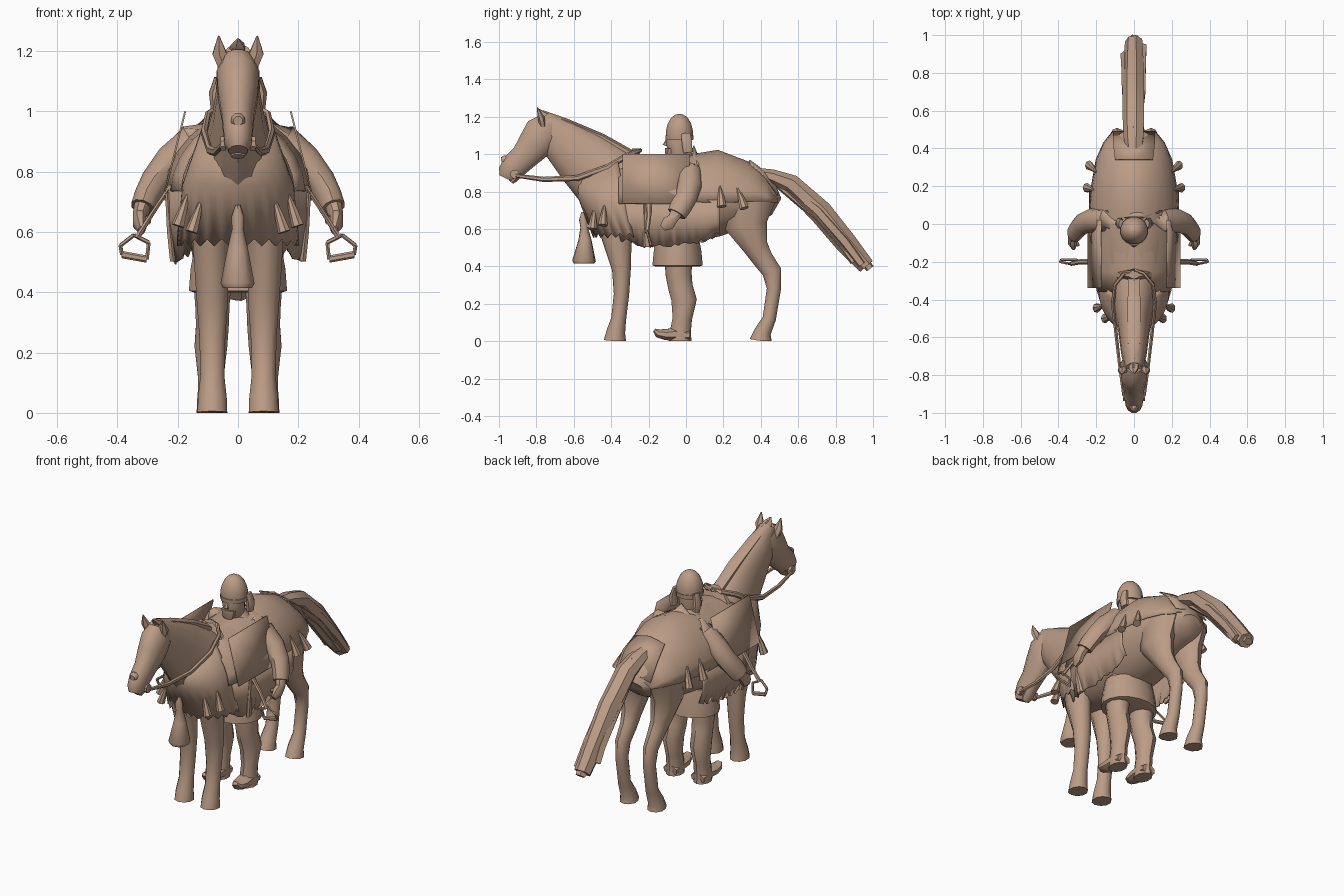
import bpy, bmesh, math, random
from mathutils import Vector

random.seed(4)
tan = bpy.data.materials.new("tan clay")
tan.diffuse_color = (0.50, 0.335, 0.24, 1)


def make(name, verts, faces, thick=0, angle=40):
    me = bpy.data.meshes.new(name)
    bm = bmesh.new()
    vs = [bm.verts.new(v) for v in verts]
    for f in faces:
        bm.faces.new([vs[i] for i in f])
    bmesh.ops.recalc_face_normals(bm, faces=bm.faces)
    bm.to_mesh(me)
    bm.free()
    me.materials.append(tan)
    ob = bpy.data.objects.new(name, me)
    bpy.context.collection.objects.link(ob)
    if thick:
        m = ob.modifiers.new("cloth thickness", 'SOLIDIFY')
        m.thickness = thick
        m.offset = 0
    bpy.ops.object.select_all(action='DESELECT')
    bpy.context.view_layer.objects.active = ob
    ob.select_set(True)
    bpy.ops.object.shade_smooth_by_angle(angle=math.radians(angle))
    return ob


def loft(name, path, n=12, s=1, angle=40):
    """Tube along (x, y, z, side radius, depth radius) stations, kept above the ground."""
    P = [Vector((s * p[0], p[1], p[2])) for p in path]
    verts, faces = [], []
    for i, p in enumerate(path):
        t = (P[min(i + 1, len(P) - 1)] - P[max(i - 1, 0)]).normalized()
        ref = Vector((1, 0, 0)) if abs(t.x) < 0.9 else Vector((0, 1, 0))
        u = (ref - t * ref.dot(t)).normalized()
        v = t.cross(u)
        for k in range(n):
            a = math.tau * (k + 0.5) / n
            q = P[i] + u * (p[3] * math.cos(a)) + v * (p[4] * math.sin(a))
            q.z = max(q.z, 0)
            verts.append(q)
    for i in range(len(P) - 1):
        for k in range(n):
            j = (k + 1) % n
            faces.append((i * n + k, i * n + j, i * n + n + j, i * n + n + k))
    faces += [list(range(n)), list(range(len(verts) - n, len(verts)))]
    return make(name, verts, faces, 0, angle)


def sheet(name, rows, thick=0.006, angle=40):
    """Cloth from equal-length rows of points."""
    m = len(rows[0])
    faces = [(i * m + k, i * m + k + 1, i * m + m + k + 1, i * m + m + k)
             for i in range(len(rows) - 1) for k in range(m - 1)]
    return make(name, [p for r in rows for p in r], faces, thick, angle)


# Horse trunk, neck and head
loft("horse_body", [(0, -.52, .75, .05, .07), (0, -.47, .74, .11, .13), (0, -.4, .73, .15, .18),
     (0, -.2, .75, .205, .23), (0, 0, .76, .215, .23), (0, .17, .78, .205, .225),
     (0, .34, .77, .18, .17), (0, .45, .74, .125, .10), (0, .485, .72, .07, .05)], 16)
loft("horse_neck", [(0, -.77, 1.19, .045, .05), (0, -.68, 1.09, .068, .115), (0, -.55, .98, .085, .16),
     (0, -.42, .86, .115, .19), (0, -.3, .78, .15, .2)], 14)
loft("horse_head", [(0, -.73, 1.17, .055, .07), (0, -.76, 1.12, .073, .105), (0, -.81, 1.05, .068, .095),
     (0, -.87, .98, .055, .075), (0, -.925, .93, .05, .072), (0, -.95, .895, .046, .06),
     (0, -.962, .87, .032, .04)], 12)
loft("lower_lip", [(0, -.88, .91, .035, .025), (0, -.92, .87, .034, .025), (0, -.935, .85, .022, .014)], 8)
loft("nose_knob", [(0, -.94, .97, .022, .022), (0, -.972, .97, .026, .026), (0, -.988, .968, .016, .016)], 8)
loft("forelock", [(0, -.74, 1.2, .03, .025), (0, -.77, 1.22, .025, .015), (0, -.79, 1.24, .004, .004)], 5)

# Mane ridge along the crest of the neck
loft("mane_ridge", [(0, -.77, 1.205, .02, .03), (0, -.64, 1.168, .035, .022), (0, -.45, 1.085, .04, .025),
     (0, -.28, .99, .035, .025)], 6)

# Tail: a main lock and ragged side locks
loft("tail", [(0, .36, .9, .04, .03), (0, .46, .88, .055, .04), (0, .56, .84, .06, .055),
     (0, .72, .69, .06, .065), (0, .86, .52, .055, .06), (0, .965, .40, .048, .045)], 7, 1, 25)
for i, (x, dz, end) in enumerate([(-.042, -.02, .9), (.042, -.01, .94), (0, .02, .985), (.02, -.04, .9)]):
    loft(f"tail_lock_{i}", [(x * .6, .5, .87 + dz, .015, .02), (x, .7, .71 + dz, .022, .03),
         (x, .85, .54 + dz, .026, .03), (x, end, .58 - 1.15 * (end - .8) + dz, .03, .024)], 5, 1, 25)

front_leg = [(.09, -.38, .7, .07, .10), (.09, -.37, .55, .062, .08), (.085, -.345, .38, .055, .05),
             (.085, -.345, .25, .045, .041), (.085, -.36, .12, .042, .04),
             (.085, -.375, .05, .05, .05), (.085, -.38, 0, .052, .06)]
hind_leg = [(.1, .33, .76, .078, .15), (.1, .32, .62, .073, .115), (.095, .375, .5, .052, .066),
            (.09, .41, .44, .045, .056), (.09, .46, .37, .039, .052), (.09, .47, .28, .035, .038),
            (.09, .445, .12, .036, .036), (.09, .41, .05, .045, .045), (.09, .4, 0, .05, .06)]
boot_leg = [(.085, -.04, .48, .07, .075), (.085, -.04, .36, .06, .07), (.085, -.03, .29, .057, .066),
            (.09, -.01, .22, .057, .068), (.09, -.02, .12, .045, .052), (.09, -.03, .05, .046, .056),
            (.09, -.03, 0, .046, .06)]
boot_toe = [(.09, .02, .03, .045, .03), (.09, -.05, .038, .048, .038), (.095, -.11, .035, .044, .032),
            (.1, -.15, .042, .032, .024), (.1, -.17, .06, .016, .01)]
arm = [(.08, .01, .925, .055, .05), (.15, .02, .9, .06, .065), (.22, .02, .835, .058, .065),
       (.275, .0, .765, .05, .058), (.302, -.03, .715, .044, .058), (.315, -.05, .68, .042, .052)]
hand = [(.315, -.05, .69, .03, .036), (.325, -.07, .655, .026, .03), (.325, -.095, .63, .026, .04),
        (.32, -.125, .605, .012, .02)]
stirrup = [(.345, -.21, .59), (.39, -.2, .555), (.385, -.19, .525), (.302, -.19, .51), (.296, -.2, .565),
           (.345, -.21, .59)]

for s, side in ((1, "right"), (-1, "left")):
    loft(f"front_leg_{side}", front_leg, 10, s)
    loft(f"hind_leg_{side}", hind_leg, 10, s)
    loft(f"ear_{side}", [(.045, -.765, 1.15, .024, .018), (.062, -.775, 1.195, .026, .018),
         (.064, -.795, 1.25, .003, .003)], 6, s)
    # Bridle ring, rein and saddle side board
    loft(f"bit_ring_{side}", [(.04, -.915, .893, .025, .025), (.058, -.915, .893, .025, .025)], 8, s)
    loft(f"rein_{side}", [(.055, -.91, .885, .008, .01), (.075, -.76, .865, .009, .014),
         (.095, -.58, .872, .01, .016), (.112, -.42, .93, .011, .016), (.1, -.32, .99, .01, .015),
         (.05, -.26, 1.015, .01, .014), (0, -.245, 1.02, .012, .012)], 6, s)
    sheet(f"side_board_{side}", [[(s * .175, y, 1.0) for y in (-.34, -.16, .02)],
          [(s * .208, y, .87) for y in (-.34, -.16, .02)],
          [(s * .242, y, .735) for y in (-.34, -.16, .02)]], .006)
    # Stirrup hanging on a strap
    loft(f"stirrup_strap_{side}", [(.225, -.2, .75, .008, .016), (.285, -.2, .66, .008, .014),
         (.335, -.21, .58, .01, .012)], 6, s)
    for i in range(5):
        r = .012 if i == 2 else .007
        loft(f"stirrup_bar_{side}_{i}", [stirrup[i] + (.007, r), stirrup[i + 1] + (.007, r)], 6, s)
    # Ragged side skirt below the blanket, narrowing toward the chest
    top, mid, hem = [], [], []
    for i in range(29):
        y = -.38 + i * .02
        z = .50 + .8 * (y + .12) ** 2 + random.uniform(-.01, .018)
        pull = .5 * max(0, -.2 - y) ** 1.1
        top.append((s * (.232 - pull), y, .755))
        mid.append((s * (.234 - pull), y, .64))
        hem.append((s * (.208 - pull + random.uniform(-.005, .006)), y, min(z, .6)))
    sheet(f"side_skirt_{side}", [top, mid, hem], .006, 30)
    # Small tassels on chest and flanks, flaring outward
    for i, (x, y, z) in enumerate([(.12, -.49, .71), (.165, -.435, .73), (.212, .18, .83), (.2, .275, .82)]):
        dx, dy = (.03, .012) if i > 1 else (.026, -.01)
        ky = dy * (3 if i == 3 else 1)
        loft(f"small_tassel_{side}_{i}", [(x, y, z, .005, .005), (x + dx * .7, y + ky * .6, z - .06, .016, .018),
             (x + dx * 1.3, y + ky, z - .11, .022, .026)], 7, s, 30)
    loft(f"strap_tassel_{side}", [(.235, -.215, .73, .008, .012), (.225, -.215, .6, .012, .016),
         (.215, -.205, .505, .012, .024)], 6, s)
    # Rider limbs
    loft(f"rider_arm_{side}", arm, 10, s)
    loft(f"rider_hand_{side}", hand, 8, s)
    loft(f"rider_thumb_{side}", [(.315, -.08, .65, .012, .012), (.295, -.115, .635, .009, .011)], 6, s)
    loft(f"rider_leg_{side}", boot_leg, 10, s)
    loft(f"rider_boot_{side}", boot_toe, 8, s)
    loft(f"ear_flap_{side}", [(.066, .0, 1.11, .014, .025), (.078, .005, 1.06, .02, .03),
         (.074, .01, 1.01, .018, .026)], 8, s)

# Blanket arching over back and rump: y, crest height, hem height, hem half width
rows = []
for y, zt, zb, w in [(-.36, .96, .735, .19), (-.25, .98, .735, .22), (-.1, .98, .74, .235),
                     (.02, .995, .745, .24), (.17, 1.02, .74, .23), (.34, .955, .745, .2),
                     (.43, .875, .745, .16), (.49, .775, .74, .112)]:
    rows.append([(w * math.copysign(abs(math.sin(a)) ** 1.15, a), y,
                  zb + (zt - zb) * max(0, math.cos(a)) ** 1.05)
                 for a in [math.pi / 2 * (k - 6) / 6 for k in range(13)]])
sheet("rump_blanket", rows, .006, 35)
# Tail cover patch lying on the rump
sheet("tail_cover", [[(x, .34, .968 - abs(x) * .2) for x in (-.1, 0, .1)],
      [(x, .42, .908 - abs(x) * .25) for x in (-.11, 0, .11)],
      [(x, .49, .80 - abs(x) * .2) for x in (-.11, 0, .11)]], .006, 20)

# Chest drape wrapping the front, with a softly ragged hem
top, mid, hem = [], [], []
for k in range(27):
    a = math.radians(-100 + k * 200 / 26)
    sx, c = math.sin(a), math.cos(a)
    top.append((.112 * sx, -.40 - .205 * c, .95 - .085 * c))
    mid.append((.182 * sx, -.36 - .21 * c, .755))
    hem.append((.2 * sx, -.31 - .185 * c, .565 + (.012 if k % 2 else -.012)))
sheet("chest_drape", [top, mid, hem], .006, 25)
loft("chest_tassel", [(0, -.55, .69, .008, .01), (0, -.55, .65, .022, .022), (0, -.545, .61, .02, .02),
     (0, -.54, .54, .036, .036), (0, -.545, .43, .058, .064), (0, -.545, .415, .05, .056)], 9)
loft("saddle_pommel", [(0, -.27, .95, .1, .035), (0, -.27, 1.0, .07, .025), (0, -.27, 1.03, .03, .02)], 8)

# Rider: torso, skirt, cape collar, head and helmet
loft("rider_torso", [(0, -.04, .48, .13, .11), (0, -.04, .7, .13, .1), (0, -.01, .9, .12, .085),
     (0, -.01, .96, .09, .065), (0, -.02, 1.0, .05, .05)], 14)
loft("rider_skirt", [(0, -.045, .56, .145, .115), (0, -.045, .48, .16, .13), (0, -.045, .405, .166, .137),
     (0, -.045, .4, .15, .12)], 16)
sheet("cape_collar", [[(x, .04 - abs(x) * .1, 1.045 - abs(x)) for x in (-.09, -.05, 0, .05, .09)],
      [(x * 1.5, .07, .97 - abs(x) * .3) for x in (-.1, -.05, 0, .05, .1)]], .008, 30)
loft("rider_head", [(0, -.03, .96, .045, .045), (0, -.035, 1.01, .055, .062), (0, -.04, 1.06, .06, .068),
     (0, -.035, 1.11, .06, .065)], 12)
loft("rider_nose", [(0, -.1, 1.075, .008, .008), (0, -.112, 1.045, .014, .014)], 6)
loft("beard", [(0, -.085, 1.03, .045, .03), (0, -.09, .99, .035, .025), (0, -.085, .95, .01, .01)], 8)
loft("helmet_brim", [(0, -.035, 1.075, .074, .075), (0, -.035, 1.1, .076, .077)], 16)
loft("helmet", [(0, -.035, 1.09, .073, .073)] +
     [(0, -.035, 1.1 + .115 * math.sin(a), .073 * math.cos(a) + .002, .073 * math.cos(a) + .002)
      for a in [math.pi / 2 * i / 7 for i in range(1, 8)]], 16)
